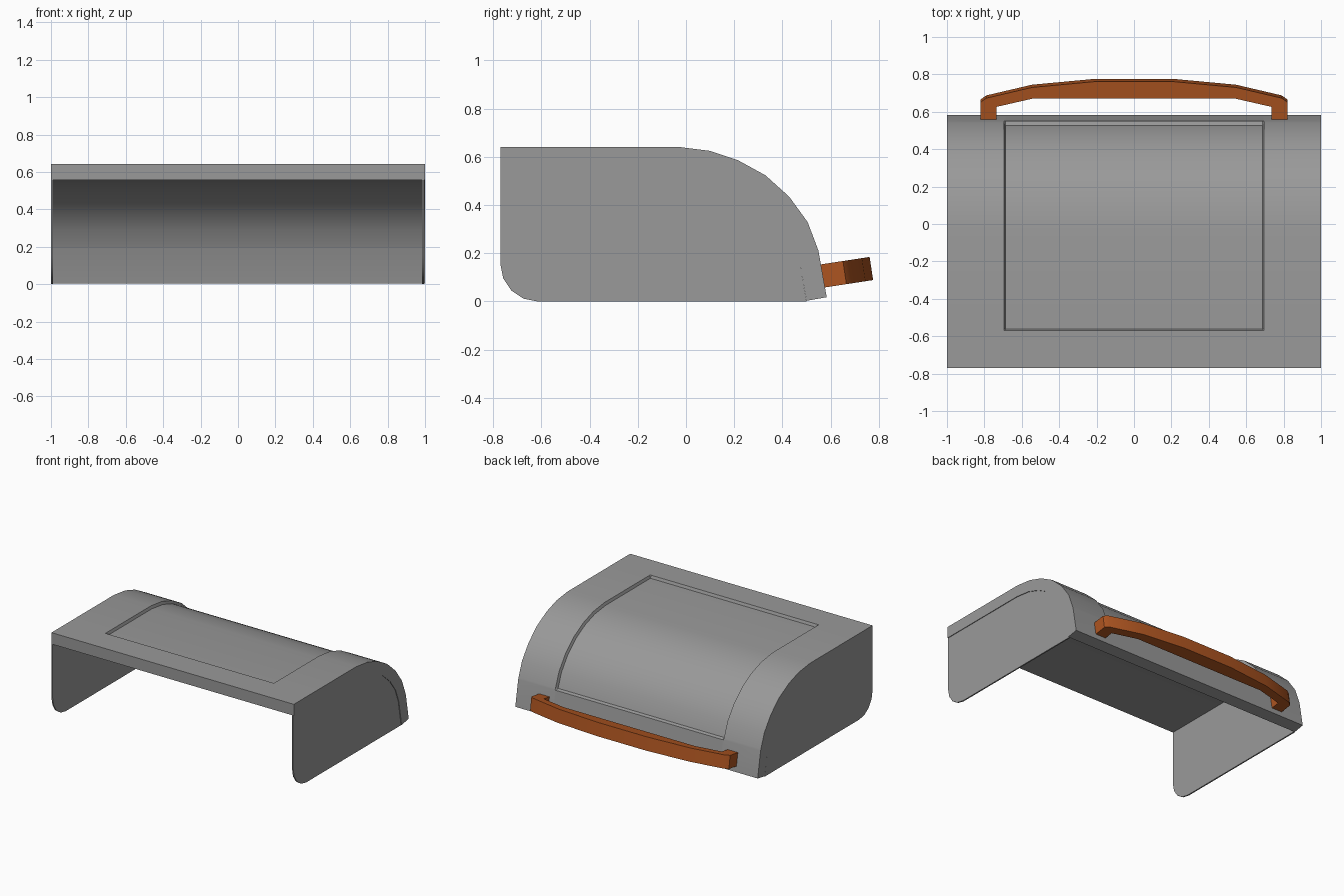
import bpy, bmesh, math
from mathutils import Vector

cube = bpy.data.objects.get("Cube")
if cube:
    bpy.data.objects.remove(cube)


def material(name, rgb):
    m = bpy.data.materials.new(name)
    m.use_nodes = True
    m.diffuse_color = (*rgb, 1)
    m.node_tree.nodes["Principled BSDF"].inputs["Base Color"].default_value = (*rgb, 1)
    return m


grey = material("grey metal", (0.32, 0.32, 0.32))
orange = material("orange brown", (0.42, 0.09, 0.015))


def finish(bm, name, mat):
    bmesh.ops.recalc_face_normals(bm, faces=bm.faces)
    mesh = bpy.data.meshes.new(name)
    bm.to_mesh(mesh)
    bm.free()
    mesh.materials.append(mat)
    ob = bpy.data.objects.new(name, mesh)
    bpy.context.collection.objects.link(ob)
    bpy.ops.object.select_all(action='DESELECT')
    ob.select_set(True)
    bpy.context.view_layer.objects.active = ob
    bpy.ops.object.shade_smooth_by_angle(angle=math.radians(30))
    return ob


def prism(name, outline, offset, mat):
    """Closed outline of 3D points, extruded along offset."""
    bm = bmesh.new()
    face = bm.faces.new([bm.verts.new(p) for p in outline])
    new = bmesh.ops.extrude_face_region(bm, geom=[face])["geom"]
    moved = [v for v in new if isinstance(v, bmesh.types.BMVert)]
    bmesh.ops.translate(bm, verts=moved, vec=offset)
    return finish(bm, name, mat)


# Underside profile of the cover, front to back (y, z)
inner = [Vector(p) for p in [(-.77, .557), (-.04, .557), (.08, .542), (.18, .509),
                             (.28, .4545), (.365, .378), (.43, .289), (.467, .19), (.5, .003)]]
THICK, DEPTH = .085, .02

# Profile stations: (point, outward normal, recessed)
normals = []
for i in range(len(inner)):
    t = inner[min(i + 1, len(inner) - 1)] - inner[max(i - 1, 0)]
    if i == 1:
        t = (inner[1] - inner[0]).normalized() + (inner[2] - inner[1]).normalized()
    normals.append(Vector((-t.y, t.x)).normalized())
stations = []
for i, (p, n) in enumerate(zip(inner, normals)):
    stations.append((p, n, 1 <= i <= len(inner) - 3))
    if i == 0:
        # front edge of the recessed panel
        up = Vector((0, 1))
        stations += [(Vector((-.57, p.y)), up, False), (Vector((-.562, p.y)), up, True)]
    if i == len(inner) - 3:
        # rear edge of the recessed panel
        stations.append((p.lerp(inner[i + 1], .9), n.lerp(normals[i + 1], .9).normalized(), True))

# Cover: thick curved shell with a recessed panel
xs = [-1, -.695, -.687, .687, .695, 1]
bm = bmesh.new()
top, under = [], []
for p, n, low in stations:
    row_top, row_under = [], []
    for x in xs:
        q = p + n * (THICK - (DEPTH if low and abs(x) < .69 else 0))
        row_top.append(bm.verts.new((x, q.x, q.y)))
        row_under.append(bm.verts.new((x, p.x, p.y)))
    top.append(row_top)
    under.append(row_under)
rows, cols = len(stations), len(xs)
for grid in (top, under):
    for i in range(rows - 1):
        for j in range(cols - 1):
            bm.faces.new((grid[i][j], grid[i][j + 1], grid[i + 1][j + 1], grid[i + 1][j]))
for i in (0, rows - 1):
    for j in range(cols - 1):
        bm.faces.new((top[i][j], top[i][j + 1], under[i][j + 1], under[i][j]))
for j in (0, cols - 1):
    for i in range(rows - 1):
        bm.faces.new((top[i][j], top[i + 1][j], under[i + 1][j], under[i][j]))
finish(bm, "cover", grey)

# Thin side plates with a rounded lower front corner
R = .155
corner = [(-.77 + R - R * math.sin(a), R - R * math.cos(a))
          for a in (math.radians(22.5 * k) for k in range(5))]
side = [tuple(p) for p in inner[:-1]] + [(.5, 0)] + corner
for name, x in (("right_side_plate", -1), ("left_side_plate", .985)):
    prism(name, [(x, y, z) for y, z in side], (.01, 0, 0), grey)

# Carrying handle, tilted square to the cover's rear edge
half = [(.735, -.01), (.82, -.01), (.82, .085), (.79, .107), (.545, .165), (.205, .197)]
inside = [(.54, .105), (.735, .06)]
loop = half + [(-x, u) for x, u in reversed(half)]
loop += [(-x, u) for x, u in reversed(inside)] + inside
tilt = math.radians(8.7)
c, s = math.cos(tilt), math.sin(tilt)
prism("handle", [(x, .567 + c * u, .155 + s * u) for x, u in loop],
      Vector((0, s, -c)) * .097, orange)
